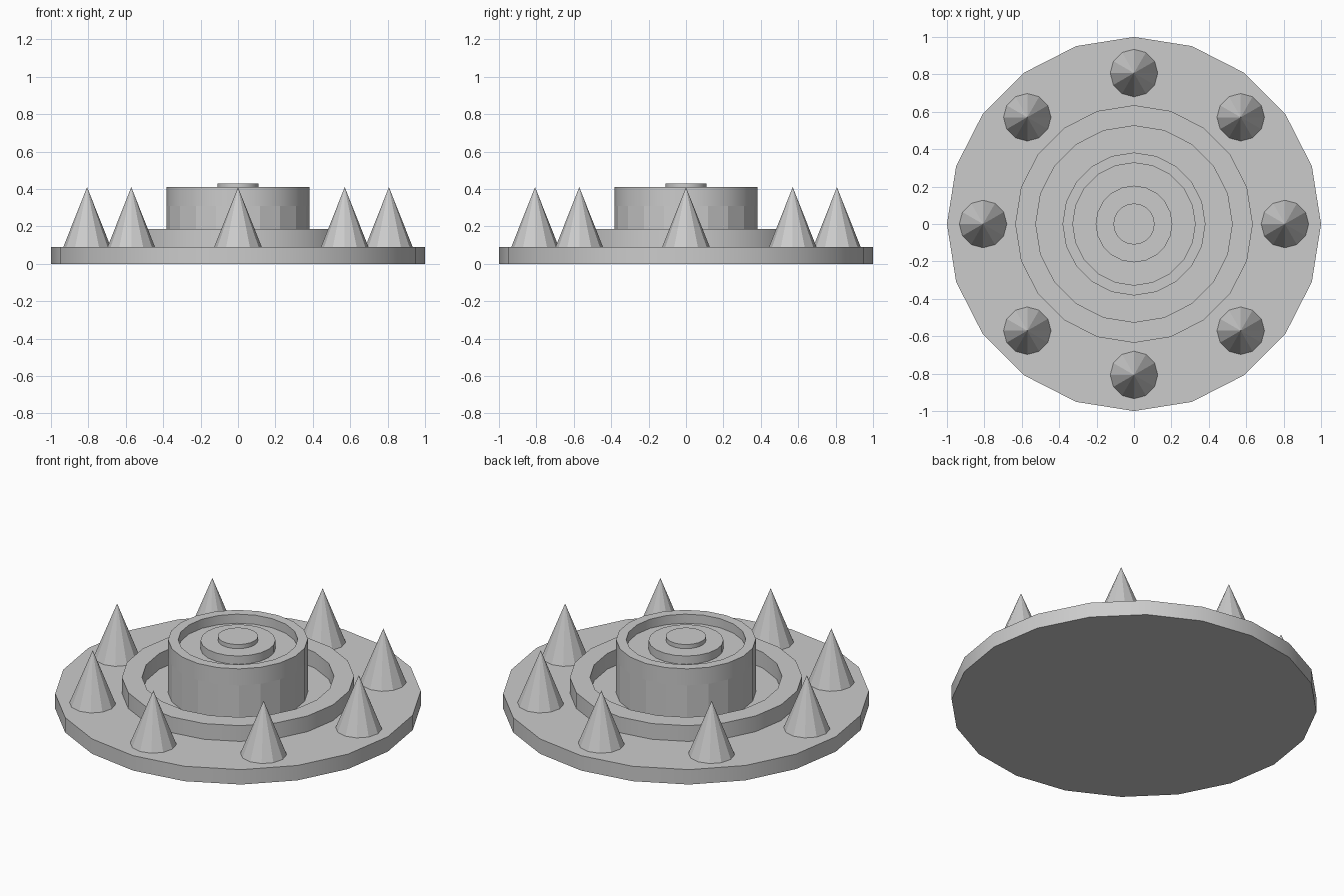
import bpy, bmesh, math

if "Cube" in bpy.data.objects:
    bpy.data.objects.remove(bpy.data.objects["Cube"])

SIDES = 20


def finish(name, bm, smooth=True):
    bmesh.ops.recalc_face_normals(bm, faces=bm.faces[:])
    mesh = bpy.data.meshes.new(name)
    bm.to_mesh(mesh)
    bm.free()
    obj = bpy.data.objects.new(name, mesh)
    bpy.context.collection.objects.link(obj)
    if smooth:
        bpy.ops.object.select_all(action='DESELECT')
        obj.select_set(True)
        bpy.context.view_layer.objects.active = obj
        bpy.ops.object.shade_smooth_by_angle(angle=math.radians(30))
    return obj


def lathe(name, profile, closed=False):
    """Turn an (r, z) profile round the z axis; a closed profile makes a ring."""
    bm = bmesh.new()
    verts = [bm.verts.new((r, 0, z)) for r, z in profile]
    pairs = list(zip(verts, verts[1:]))
    if closed:
        pairs.append((verts[-1], verts[0]))
    edges = [bm.edges.new(p) for p in pairs]
    bmesh.ops.spin(bm, geom=verts + edges, cent=(0, 0, 0), axis=(0, 0, 1),
                   angle=math.tau, steps=SIDES, use_merge=True)
    bmesh.ops.remove_doubles(bm, verts=bm.verts[:], dist=1e-4)
    # join the fans at the axis into single flat caps
    bmesh.ops.dissolve_limit(bm, angle_limit=0.01, verts=bm.verts[:],
                             edges=[e for e in bm.edges if any(
                                 v.co.xy.length < 1e-4 for v in e.verts)])
    return finish(name, bm)


def disc(name, radius, z0, z1):
    return lathe(name, [(0, z0), (radius, z0), (radius, z1), (0, z1)])


# Base plate
disc("base_plate", 1.0, 0, 0.09)

# Low raised ring
lathe("outer_ring", [(0.635, 0.085), (0.635, 0.185), (0.525, 0.185), (0.525, 0.085)],
      closed=True)

# Central drum with a recessed top; its lower wall is faceted
drum = lathe("drum", [(0, 0.085), (0.382, 0.085), (0.382, 0.31), (0.382, 0.41),
                      (0.327, 0.41), (0.327, 0.355), (0, 0.355)])
for face in drum.data.polygons:
    if abs(face.normal.z) < 0.1 and face.center.z < 0.3:
        face.use_smooth = False

# Stepped button in the recess
disc("inner_disc", 0.205, 0.35, 0.405)
disc("centre_knob", 0.11, 0.40, 0.43)

# Spikes round the rim
for i in range(8):
    a = i * math.tau / 8
    bm = bmesh.new()
    bmesh.ops.create_cone(bm, cap_ends=True, segments=12, radius1=0.129,
                          radius2=0, depth=0.325)
    bmesh.ops.remove_doubles(bm, verts=bm.verts[:], dist=1e-4)
    spike = finish(f"spike_{i + 1}", bm, smooth=False)
    spike.location = (0.807 * math.cos(a), 0.807 * math.sin(a), 0.085 + 0.1625)
